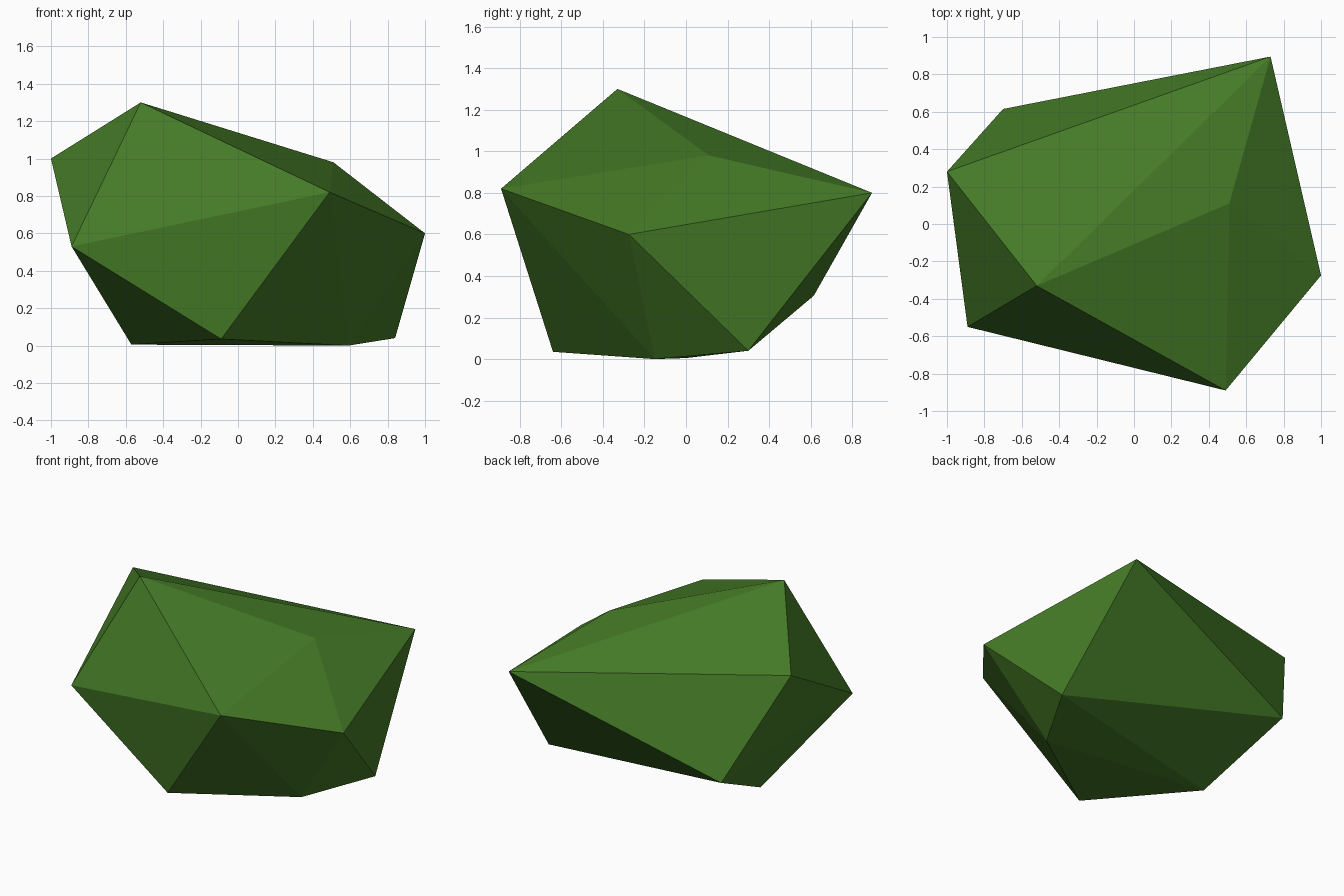
import bpy, bmesh

if "Cube" in bpy.data.objects:
    bpy.data.objects.remove(bpy.data.objects["Cube"])

# Corner points of the faceted boulder-shaped bush, from top to bottom
corners = [
    (-0.52, -0.33, 1.30),
    (-1.00, 0.28, 1.00), (0.51, 0.11, 0.98),
    (0.49, -0.89, 0.82), (0.73, 0.895, 0.80),
    (1.00, -0.275, 0.60), (-0.89, -0.55, 0.53), (-0.70, 0.615, 0.305),
    (0.84, 0.30, 0.04), (-0.09, -0.64, 0.035),
    (-0.57, 0.00, 0.005), (0.59, -0.15, 0.0),
]

# Wrap the corners in flat facets
bm = bmesh.new()
for c in corners:
    bm.verts.new(c)
bmesh.ops.convex_hull(bm, input=bm.verts[:])
bmesh.ops.recalc_face_normals(bm, faces=bm.faces[:])

mesh = bpy.data.meshes.new("bush")
bm.to_mesh(mesh)
bm.free()

# Single leaf green
green = bpy.data.materials.new("leaf green")
green.diffuse_color = (0.06, 0.2, 0.02, 1)
green.use_nodes = True
green.node_tree.nodes["Principled BSDF"].inputs["Base Color"].default_value = green.diffuse_color
mesh.materials.append(green)

bush = bpy.data.objects.new("bush", mesh)
bpy.context.collection.objects.link(bush)
